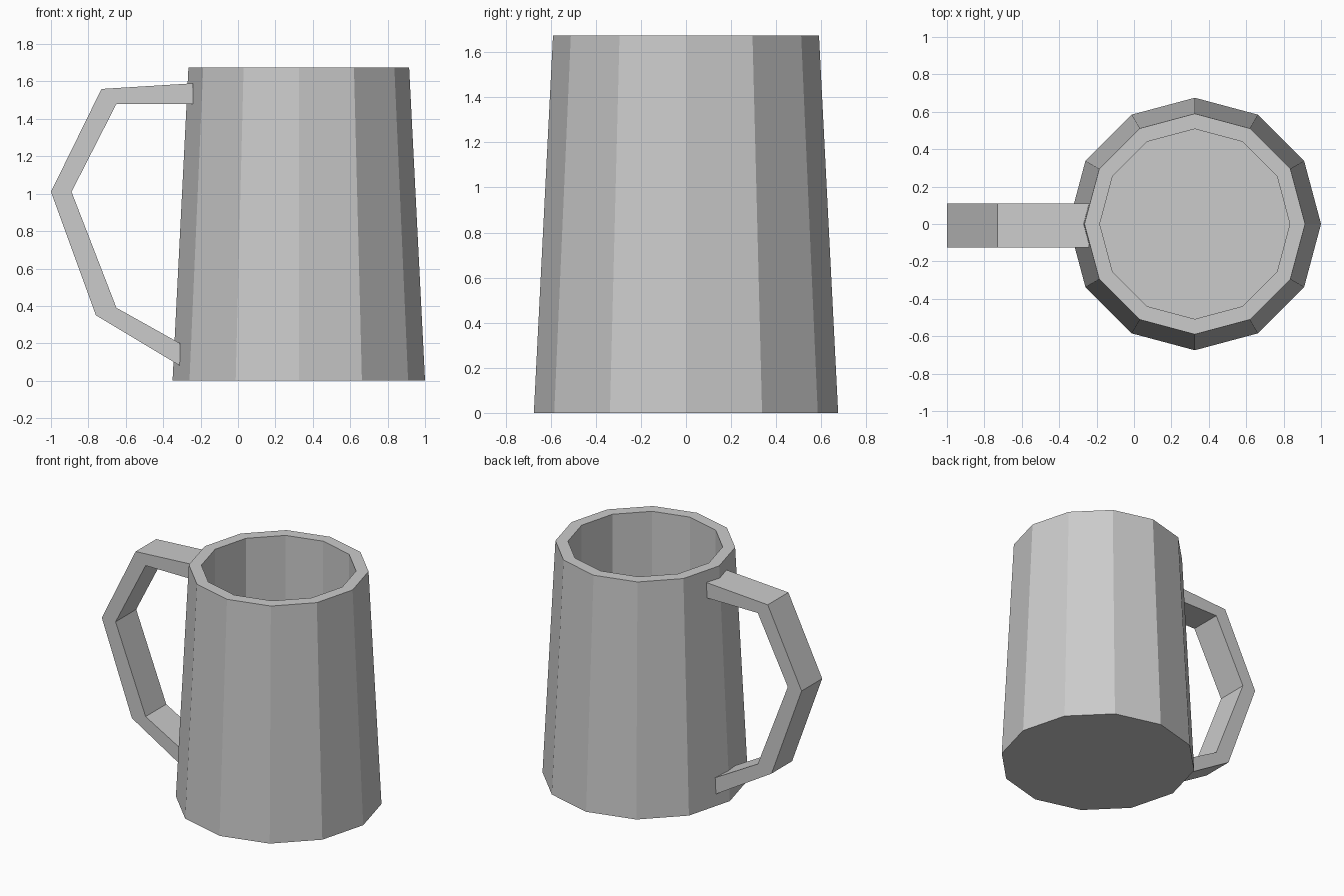
import bpy
import bmesh
from math import cos, sin, pi

if "Cube" in bpy.data.objects:
    bpy.data.objects.remove(bpy.data.objects["Cube"], do_unlink=True)

# One plain grey for the whole mug
grey = bpy.data.materials.new("plain_grey")
grey.use_nodes = True
COLOUR = (0.6, 0.6, 0.6, 1)
grey.diffuse_color = COLOUR
grey.node_tree.nodes["Principled BSDF"].inputs["Base Color"].default_value = COLOUR

SIDES = 12
CENTRE_X = 0.325


def finish(name, bm):
    bmesh.ops.recalc_face_normals(bm, faces=bm.faces)
    mesh = bpy.data.meshes.new(name)
    bm.to_mesh(mesh)
    bm.free()
    mesh.materials.append(grey)
    obj = bpy.data.objects.new(name, mesh)
    bpy.context.collection.objects.link(obj)
    return obj


def ring(bm, radius, z):
    return [bm.verts.new((CENTRE_X + radius * cos(2 * pi * i / SIDES),
                          radius * sin(2 * pi * i / SIDES), z))
            for i in range(SIDES)]


# Mug body: tapered outside, rim, straight hollow inside, closed floors
bm = bmesh.new()
profile = [(0.675, 0), (0.59, 1.675), (0.508, 1.675), (0.508, 0.1)]
rings = [ring(bm, r, z) for r, z in profile]
for low, high in zip(rings, rings[1:]):
    for i in range(SIDES):
        j = (i + 1) % SIDES
        bm.faces.new((low[i], low[j], high[j], high[i]))
bm.faces.new(rings[0])
bm.faces.new(rings[-1])
finish("mug_body", bm)

# Handle: angular band bent through five stations, given width along y
outer = [(-0.24, 1.59), (-0.73, 1.56), (-1, 1.01), (-0.76, 0.35), (-0.31, 0.08)]
inner = [(-0.24, 1.48), (-0.65, 1.48), (-0.89, 1.01), (-0.65, 0.39), (-0.31, 0.2)]
FRONT, BACK = -0.125, 0.11
bm = bmesh.new()
sections = [[bm.verts.new((x, y, z)) for (x, z), y in
             ((o, FRONT), (o, BACK), (n, BACK), (n, FRONT))]
            for o, n in zip(outer, inner)]
for a, b in zip(sections, sections[1:]):
    for i in range(4):
        j = (i + 1) % 4
        bm.faces.new((a[i], a[j], b[j], b[i]))
bm.faces.new(sections[0])
bm.faces.new(sections[-1])
finish("handle", bm)
